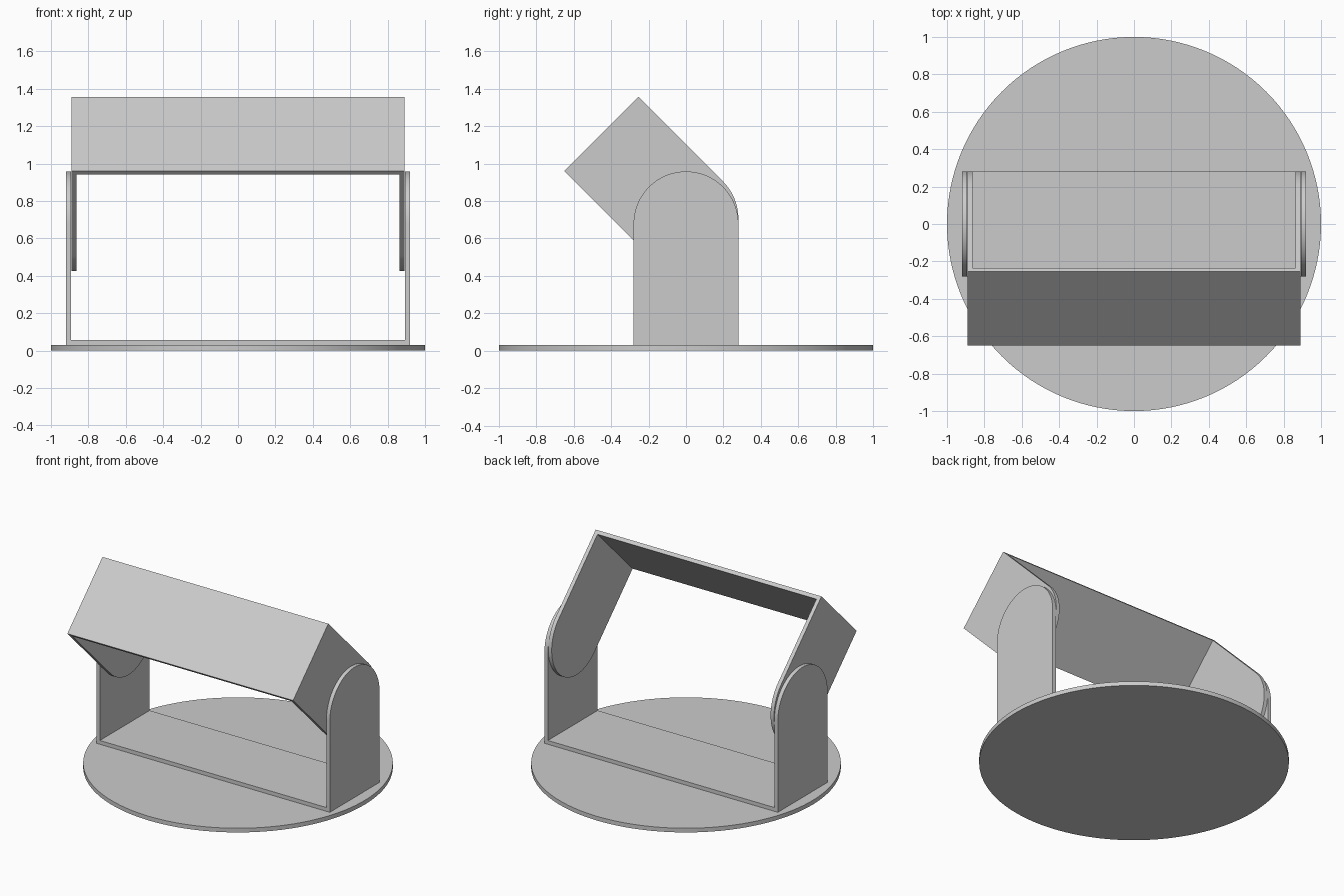
import bpy, bmesh
from math import sin, cos, pi, radians

if "Cube" in bpy.data.objects:
    bpy.data.objects.remove(bpy.data.objects["Cube"], do_unlink=True)

grey = bpy.data.materials.new("plain grey")
grey.use_nodes = True
grey.diffuse_color = (0.6, 0.6, 0.6, 1)
grey.node_tree.nodes["Principled BSDF"].inputs["Base Color"].default_value = (0.6, 0.6, 0.6, 1)

RADIUS = 0.28      # rounded arm ends
WALL = 0.027       # bracket sheet thickness


def finish(obj):
    """Give the part its colour and smooth its rounded faces."""
    obj.data.materials.clear()
    obj.data.materials.append(grey)
    bpy.ops.object.select_all(action="DESELECT")
    obj.select_set(True)
    bpy.context.view_layer.objects.active = obj
    bpy.ops.object.shade_smooth_by_angle(angle=radians(30))


def bracket(name, half_width, length, pivot_z, tilt):
    """U-shaped bracket with round arm ends, its pivot at the local origin."""
    # Arm outline extruded across the full width
    steps = 48
    outline = [(-RADIUS, -length), (RADIUS, -length)]
    outline += [(RADIUS * cos(pi * i / steps), RADIUS * sin(pi * i / steps))
                for i in range(steps + 1)]
    bm = bmesh.new()
    face = bm.faces.new([bm.verts.new((-half_width, y, z)) for y, z in outline])
    extruded = bmesh.ops.extrude_face_region(bm, geom=[face])["geom"]
    bmesh.ops.translate(bm, vec=(2 * half_width, 0, 0),
                        verts=[g for g in extruded if isinstance(g, bmesh.types.BMVert)])
    bmesh.ops.recalc_face_normals(bm, faces=bm.faces)
    mesh = bpy.data.meshes.new(name)
    bm.to_mesh(mesh)
    bm.free()
    obj = bpy.data.objects.new(name, mesh)
    bpy.context.collection.objects.link(obj)

    # Hollow out the space between the arms
    bpy.ops.mesh.primitive_cube_add(size=1, location=(0, 0, 0.5 - length + WALL))
    cutter = bpy.context.object
    cutter.name = name + "_cutter"
    cutter.scale = (2 * (half_width - WALL), 1, 1)
    cutter.hide_render = True
    cut = obj.modifiers.new("hollow", "BOOLEAN")
    cut.operation = "DIFFERENCE"
    cut.solver = "EXACT"
    cut.object = cutter
    bpy.context.view_layer.objects.active = obj
    bpy.ops.object.modifier_apply(modifier=cut.name)
    bpy.data.objects.remove(cutter, do_unlink=True)

    obj.location.z = pivot_z
    obj.rotation_euler.x = tilt
    finish(obj)


# Round base plate
bpy.ops.mesh.primitive_cylinder_add(vertices=128, radius=1, depth=0.03, location=(0, 0, 0.015))
base = bpy.context.object
base.name = "base_plate"
finish(base)

# Fixed upright bracket and the tilted bracket nested inside it
bracket("fixed_bracket", 0.92, 0.648, 0.678, 0)
bracket("tilting_bracket", 0.89, 0.64, 0.706, radians(-135))
